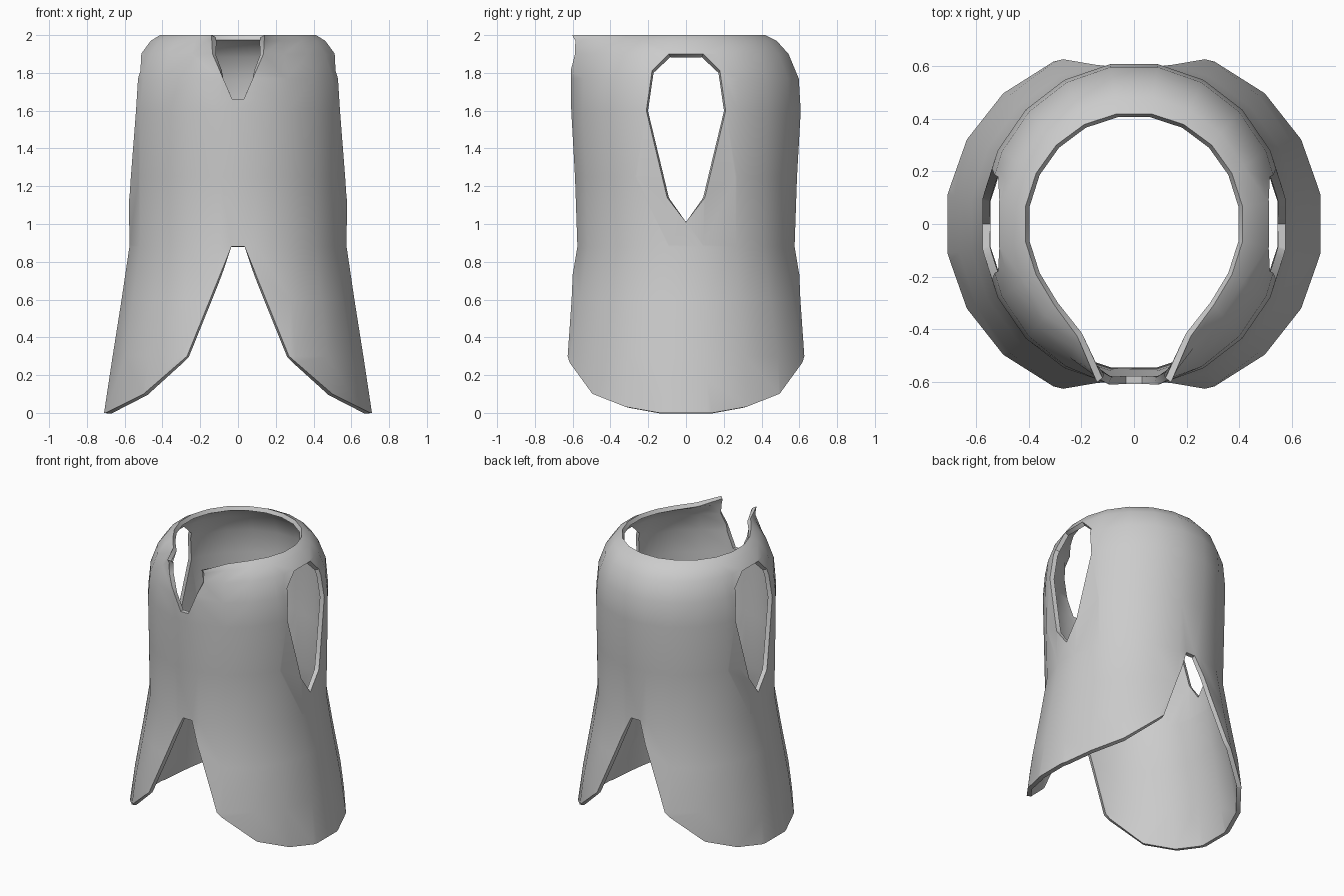
import bpy, bmesh, math
from mathutils import Vector

if "Cube" in bpy.data.objects:
    bpy.data.objects.remove(bpy.data.objects["Cube"])

N = 20  # columns around the body


def mirrored(half):
    """Complete a left-right symmetric outline."""
    return half + [(-h, z) for h, z in reversed(half) if h != 0]


def inside(h, z, outline):
    hit = False
    for (h1, z1), (h2, z2) in zip(outline, outline[1:] + outline[:1]):
        if (z1 > z) != (z2 > z) and h < h1 + (z - z1) * (h2 - h1) / (z2 - z1):
            hit = not hit
    return hit


def punch(bm, outline, axis, keep):
    """Cut an outline (horizontal, z) through the shell where keep(face centre) holds.
    axis is the index of the horizontal coordinate (0 = x, 1 = y)."""
    for (h1, z1), (h2, z2) in zip(outline, outline[1:] + outline[:1]):
        faces = []
        for f in bm.faces:
            hs = [v.co[axis] for v in f.verts]
            zs = [v.co.z for v in f.verts]
            if (keep(f.calc_center_median()) and min(hs) <= max(h1, h2) and max(hs) >= min(h1, h2)
                    and min(zs) <= max(z1, z2) and max(zs) >= min(z1, z2)):
                faces.append(f)
        if not faces:
            continue
        normal = Vector((0, 0, -(h2 - h1)))
        normal[axis] = z2 - z1
        point = Vector((0, 0, z1))
        point[axis] = h1
        edges = {e for f in faces for e in f.edges}
        verts = {v for f in faces for v in f.verts}
        bmesh.ops.bisect_plane(bm, geom=list(verts) + list(edges) + faces, dist=1e-4,
                               plane_co=point, plane_no=normal.normalized())
    gone = []
    for f in bm.faces:
        c = f.calc_center_median()
        if keep(c) and inside(c[axis], c.z, outline):
            gone.append(f)
    bmesh.ops.delete(bm, geom=gone, context='FACES')


# Neck rim: round at the back and sides, running out to two points at the front
FRONT_RIM = {81: (.15, -.6), 63: (.207, -.406), 45: (.285, -.285)}


def rim(deg):
    c, s = math.cos(math.radians(deg)), math.sin(math.radians(deg))
    if s < 0:
        up = round(math.degrees(math.atan2(-s, abs(c))))
        if up in FRONT_RIM:
            x, y = FRONT_RIM[up]
            return Vector((math.copysign(x, c), y))
    return Vector((.39 * c, .39 * s))


# Garment shell rows: z, x radius, y radius, blend towards the neck rim
rows = [(0, .718, .71, 0), (.3, .672, .69, 0), (.6, .624, .63, 0), (.88, .582, .582, 0),
        (1.25, .585, .595, 0), (1.6, .582, .615, 0), (1.77, .575, .618, .06),
        (1.9, .575, .618, .3), (1.97, .575, .618, .58), (2, .575, .618, .85)]
bm = bmesh.new()
grid = []
for z, rx, ry, f in rows:
    ring = []
    for i in range(N):
        deg = 9 + i * 360 / N
        a = math.radians(deg)
        p = Vector((rx * math.cos(a), ry * math.sin(a))).lerp(rim(deg), f)
        ring.append(bm.verts.new((p.x, p.y, z)))
    grid.append(ring)
for lo, hi in zip(grid, grid[1:]):
    for i in range(N):
        j = (i + 1) % N
        bm.faces.new((lo[i], lo[j], hi[j], hi[i]))

# Openings: split hem front and back, arm holes, front neck notch
hem = mirrored([(.035, .88), (.27, .3), (.5, .1), (.64, .03), (.7, 0), (.72, -.2)])
arm_hole = mirrored([(0, 1.01), (.1, 1.14), (.21, 1.6), (.18, 1.81), (.09, 1.9)])
neck = mirrored([(.03, 1.66), (.135, 1.9), (.146, 2.1)])
punch(bm, hem, 0, lambda c: c.z < .9)
punch(bm, arm_hole, 1, lambda c: abs(c.x) > .3)
punch(bm, neck, 0, lambda c: c.y < -.3)

mesh = bpy.data.meshes.new("vest")
bm.to_mesh(mesh)
bm.free()
vest = bpy.data.objects.new("vest", mesh)
bpy.context.collection.objects.link(vest)
bpy.context.view_layer.objects.active = vest
vest.select_set(True)

# Cloth thickness
solid = vest.modifiers.new("thickness", 'SOLIDIFY')
solid.thickness = .03
solid.offset = -1
bpy.ops.object.modifier_apply(modifier=solid.name)
bpy.ops.object.shade_smooth_by_angle(angle=math.radians(40))
